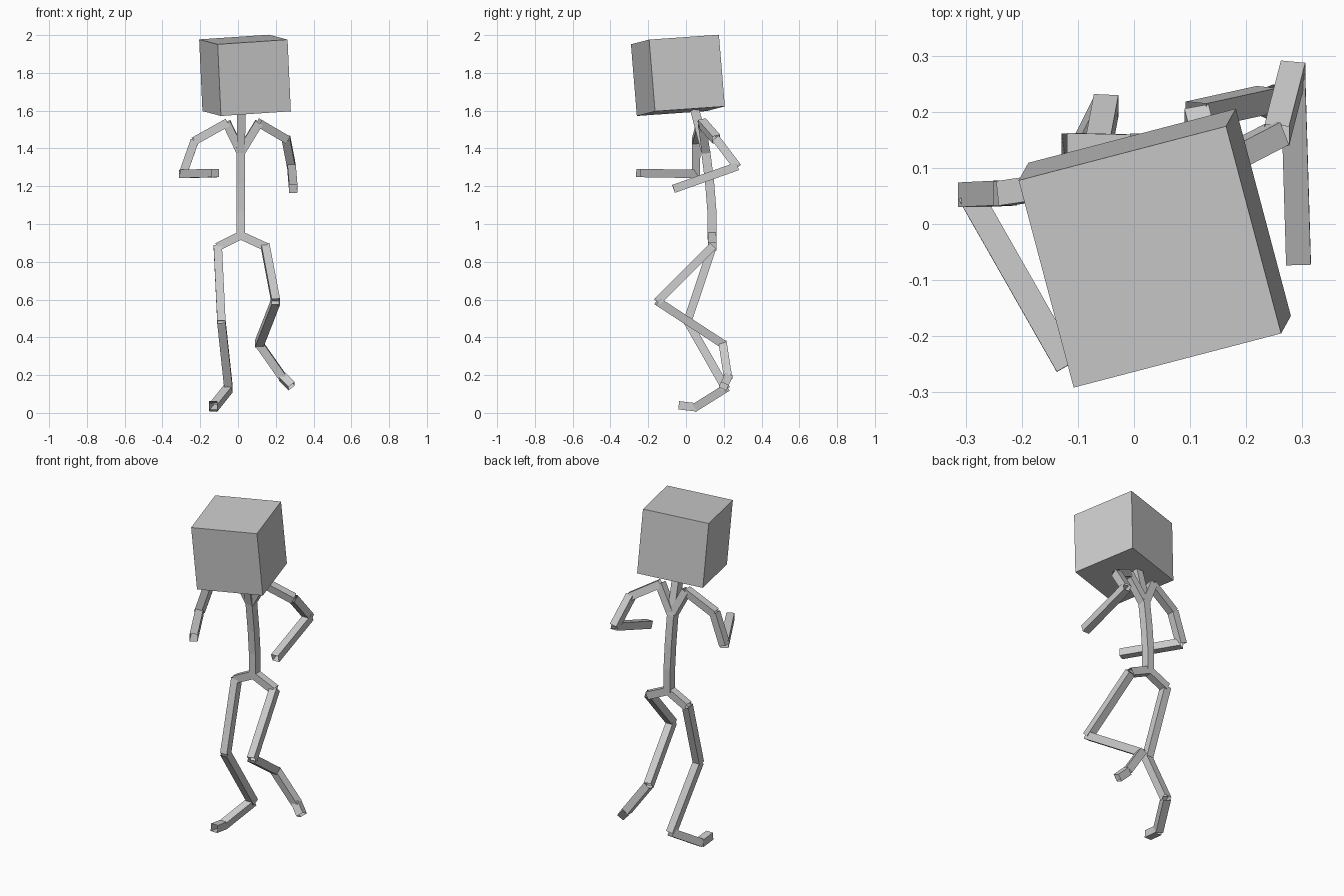
import bpy, bmesh
from mathutils import Vector, Matrix

if "Cube" in bpy.data.objects:
    bpy.data.objects.remove(bpy.data.objects["Cube"])

grey = bpy.data.materials.new("plain grey")
grey.diffuse_color = (0.6, 0.6, 0.6, 1)
grey.use_nodes = True
grey.node_tree.nodes["Principled BSDF"].inputs["Base Color"].default_value = grey.diffuse_color


def box(name, centre, axes, size, open_ends=False):
    """Box along three unit axes; open_ends leaves out the caps on the third axis."""
    bm = bmesh.new()
    bmesh.ops.create_cube(bm, size=1)
    if open_ends:
        caps = [f for f in bm.faces if abs(f.normal.z) > 0.5]
        bmesh.ops.delete(bm, geom=caps, context='FACES_ONLY')
    frame = Matrix(axes).transposed().to_4x4()
    bm.transform(Matrix.Translation(centre) @ frame @ Matrix.Diagonal((*size, 1)))
    mesh = bpy.data.meshes.new(name)
    bm.to_mesh(mesh)
    bm.free()
    mesh.materials.append(grey)
    ob = bpy.data.objects.new(name, mesh)
    bpy.context.collection.objects.link(ob)


def limb(names, points, width=0.044, depth=0.044):
    """Chain of square tubes, one for each pair of neighbouring joints."""
    for name, a, b in zip(names, points, points[1:]):
        a, b = Vector(a), Vector(b)
        d = (b - a).normalized()
        ref = Vector((1, 0, 0)) if abs(d.x) < 0.7 else Vector((0, -1, 0))
        u = (ref - d * ref.dot(d)).normalized()
        box(name, (a + b) / 2, (u, d.cross(u), d),
            (width, depth, (b - a).length + 0.006), True)


# Head: a turned and slightly tilted cube
hx = Vector((0.966, 0.252, 0.065)).normalized()
hz = Vector((-0.039, -0.08, 0.99))
hz = (hz - hx * hz.dot(hx)).normalized()
box("head", (0.037, -0.043, 1.787), (hx, hz.cross(hx), hz), (0.383, 0.383, 0.381))

# Spine and neck
pelvis, chest = (0.015, 0.137, 0.94), (0.015, 0.105, 1.38)
limb(["lower_spine", "middle_spine", "upper_spine", "neck"],
     [pelvis, (0.015, 0.137, 1.07), (0.015, 0.125, 1.22), chest,
      (0.018, 0.045, 1.61)], 0.044, 0.048)

# Arms
limb(["right_collar", "right_shoulder", "right_upper_arm", "right_forearm"],
     [chest, (-0.06, 0.08, 1.535), (-0.23, 0.055, 1.44),
      (-0.292, 0.052, 1.265), (-0.12, -0.25, 1.27)])
limb(["left_collar", "left_shoulder", "left_upper_arm", "left_forearm"],
     [chest, (0.11, 0.085, 1.535), (0.255, 0.16, 1.45),
      (0.283, 0.27, 1.305), (0.293, -0.063, 1.187)])

# Legs
limb(["right_hip", "right_thigh", "right_shin", "right_foot", "right_toe"],
     [pelvis, (-0.107, 0.14, 0.88), (-0.088, 0.008, 0.485),
      (-0.05, 0.21, 0.13), (-0.13, 0.05, 0.03), (-0.132, -0.035, 0.04)])
limb(["left_hip", "left_thigh", "left_shin", "left_foot", "left_toe"],
     [pelvis, (0.145, 0.14, 0.88), (0.2, -0.15, 0.59),
      (0.112, 0.195, 0.365), (0.235, 0.222, 0.19), (0.282, 0.2, 0.143)])
